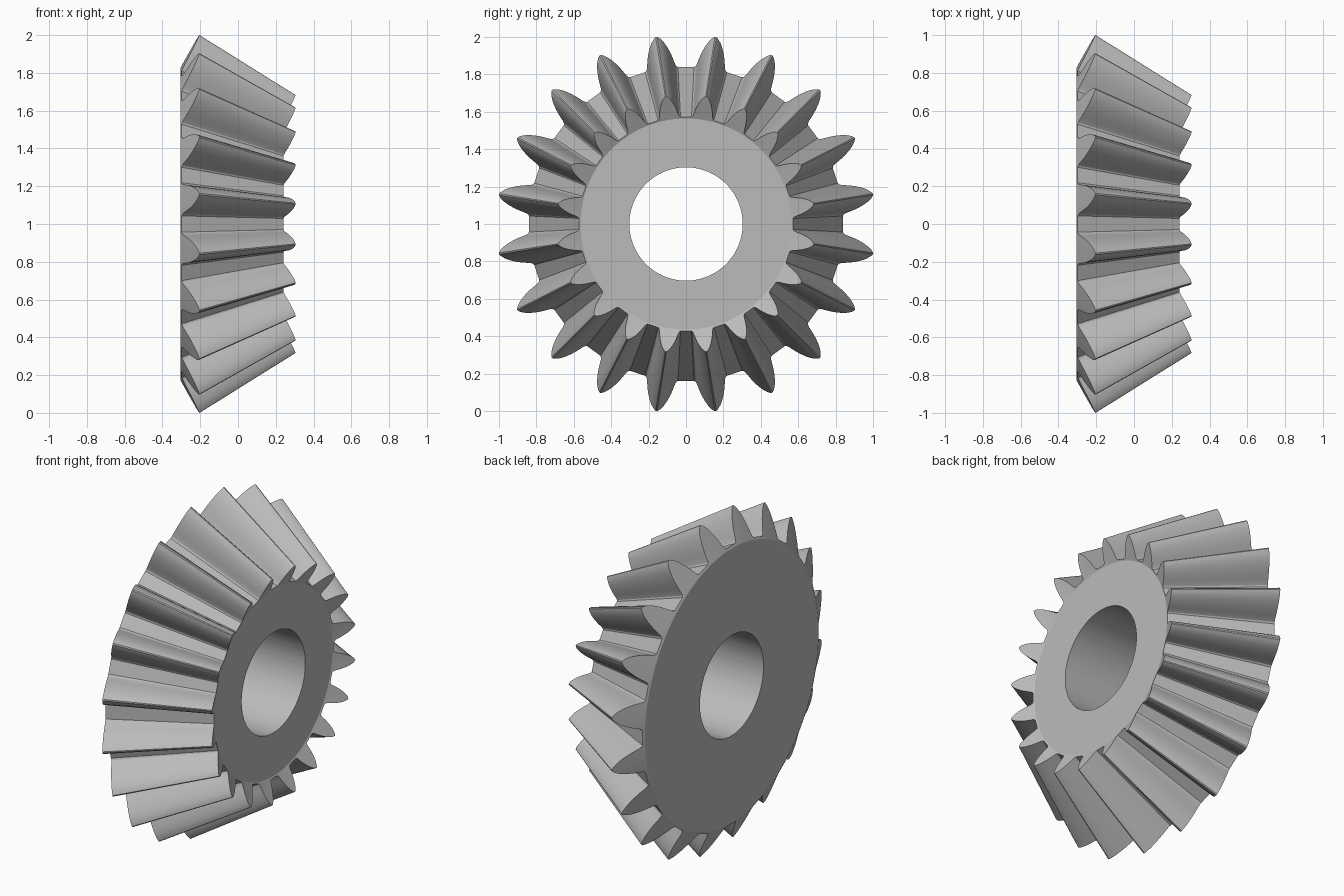
import bpy, bmesh, math

cube = bpy.data.objects.get("Cube")
if cube:
    bpy.data.objects.remove(cube, do_unlink=True)

TEETH = 20
APEX_X = 1.399          # point where all tooth lines meet on the axis
SMALL_END = 0.682       # size of the small end relative to the large end
ROOT_R, ROOT_X = 0.84, -0.298
BACK_SLOPE = 0.54       # lean of the tooth ends
BORE_R = 0.303
CENTRE_Z = 1.0

# Half tooth: (half width, height above the root), from root to tip
HALF_TOOTH = [(0.089, 0), (0.081, 0.006), (0.076, 0.018), (0.071, 0.04),
              (0.065, 0.065), (0.057, 0.09), (0.047, 0.115),
              (0.034, 0.14), (0.019, 0.16), (0.004, 0.1725)]

# Steel material
steel = bpy.data.materials.new("grey steel")
steel.use_nodes = True
grey = (0.5, 0.5, 0.5, 1)
steel.diffuse_color = grey
steel.node_tree.nodes["Principled BSDF"].inputs["Base Color"].default_value = grey

# Outline of the whole gear as (angle, height)
outline = []
for i in range(TEETH):
    centre = (i + 0.5) * math.tau / TEETH
    half = [(w / (ROOT_R + h), h) for w, h in HALF_TOOTH]
    outline += [(centre - a, h) for a, h in half]
    outline += [(centre + a, h) for a, h in reversed(half)]

bm = bmesh.new()


def ring(scale, radius_of, x_of):
    """Ring of vertices about the x axis, shrunk towards the apex."""
    verts = []
    for angle, h in outline:
        r = radius_of(h) * scale
        x = APEX_X + (x_of(h) - APEX_X) * scale
        verts.append(bm.verts.new((x, r * math.sin(angle),
                                   CENTRE_Z + r * math.cos(angle))))
    return verts


def end_rings(scale):
    """Bore, flat disk rim and toothed contour of one end."""
    rim_x = ROOT_X - 0.007
    bore = ring(scale, lambda h: BORE_R / scale, lambda h: rim_x)
    rim = ring(scale, lambda h: ROOT_R - 0.013, lambda h: rim_x)
    teeth = ring(scale, lambda h: ROOT_R + h,
                 lambda h: ROOT_X + BACK_SLOPE * h)
    return [bore, rim, teeth]


# Closed loop of rings: back face, tooth flanks, front face, bore
loops = end_rings(1.0) + end_rings(SMALL_END)[::-1]
count = len(outline)
for a, b in zip(loops, loops[1:] + loops[:1]):
    for i in range(count):
        j = (i + 1) % count
        bm.faces.new((a[i], a[j], b[j], b[i]))
bmesh.ops.recalc_face_normals(bm, faces=bm.faces)

mesh = bpy.data.meshes.new("bevel_gear")
bm.to_mesh(mesh)
bm.free()
mesh.materials.append(steel)
gear = bpy.data.objects.new("bevel_gear", mesh)
bpy.context.collection.objects.link(gear)

# Smooth flanks and bore, crisp edges
bpy.ops.object.select_all(action='DESELECT')
gear.select_set(True)
bpy.context.view_layer.objects.active = gear
bpy.ops.object.shade_smooth_by_angle(angle=math.radians(25))
